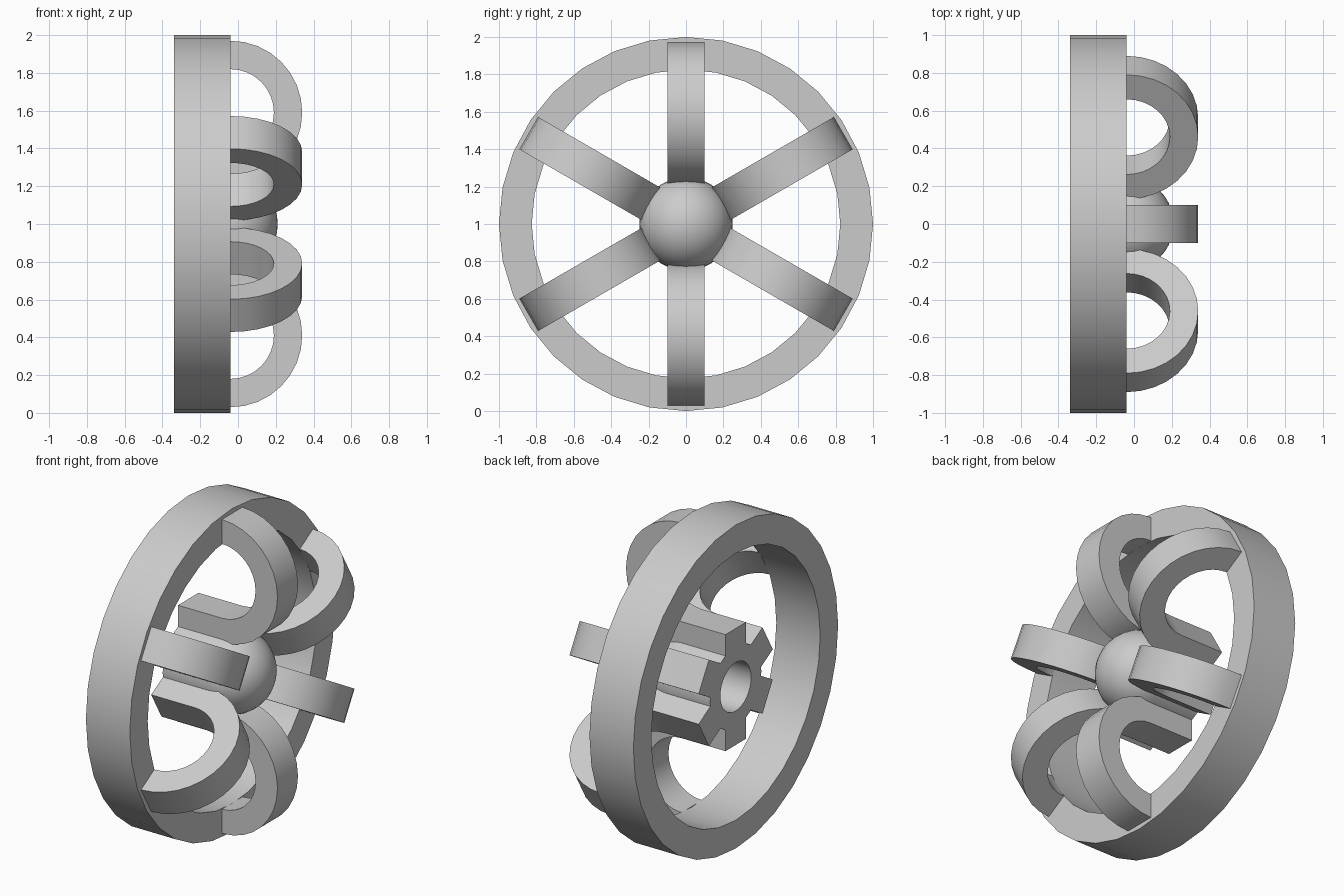
import bpy
import bmesh
from math import cos, sin, pi, radians
from mathutils import Matrix, Vector

cube = bpy.data.objects.get("Cube")
if cube:
    bpy.data.objects.remove(cube, do_unlink=True)

GREY = (0.6, 0.6, 0.6, 1)
grey = bpy.data.materials.new("plain grey")
grey.use_nodes = True
grey.diffuse_color = GREY
grey.node_tree.nodes["Principled BSDF"].inputs["Base Color"].default_value = GREY

AXLE = Vector((0, 0, 1))      # wheel centre; the axle runs along x
BACK, FACE = -0.34, -0.04     # back and front planes of the rim
SPOKES = 6


def finish(bm, name):
    bmesh.ops.remove_doubles(bm, verts=bm.verts, dist=0.0001)
    bmesh.ops.recalc_face_normals(bm, faces=bm.faces)
    mesh = bpy.data.meshes.new(name)
    bm.to_mesh(mesh)
    bm.free()
    mesh.materials.append(grey)
    obj = bpy.data.objects.new(name, mesh)
    bpy.context.collection.objects.link(obj)
    obj.location = AXLE
    bpy.ops.object.select_all(action="DESELECT")
    obj.select_set(True)
    bpy.context.view_layer.objects.active = obj
    bpy.ops.object.shade_smooth_by_angle(angle=radians(30))
    return obj


def lathe(name, profile, closed, steps=32):
    """Turn (x, radius) points around the x axis."""
    bm = bmesh.new()
    verts = [bm.verts.new((x, 0, r)) for x, r in profile]
    pairs = list(zip(verts, verts[1:]))
    if closed:
        pairs.append((verts[-1], verts[0]))
    edges = [bm.edges.new(p) for p in pairs]
    bmesh.ops.spin(bm, geom=verts + edges, cent=(0, 0, 0), axis=(1, 0, 0),
                   angle=2 * pi, steps=steps, use_merge=False)
    return finish(bm, name)


def half_circle(radius, start, end, steps=16):
    """Points (x, radial) of an arc bulging forward from the rim face."""
    angles = [start + (end - start) * i / steps for i in range(steps + 1)]
    return [(FACE + radius * cos(a), radius * sin(a)) for a in angles]


# Rim
lathe("rim", [(BACK, 0.825), (BACK, 1), (FACE, 1), (FACE, 0.825)], True)

# Hub: domed cylinder with a blind axle hole in the back
dome = half_circle(0.25, pi / 2, 0, 10)
dome[-1] = (FACE + 0.25, 0)
lathe("hub", [(FACE, 0), (FACE, 0.15), (BACK, 0.15), (BACK, 0.25)] + dome, False)

# Spokes: arched bars that run back along the hub
MIDDLE, OUTER, INNER, HALF_WIDTH = 0.59, 0.38, 0.23, 0.1
outer = half_circle(OUTER, pi / 2, -pi / 2) + [(BACK, -OUTER)]
inner = half_circle(INNER, pi / 2, -pi / 2) + [(BACK, -INNER)]

for i in range(SPOKES):
    bm = bmesh.new()
    rows = []
    for (ox, oz), (ix, iz) in zip(outer, inner):
        rows.append([bm.verts.new((x, y, MIDDLE + z)) for x, y, z in (
            (ox, -HALF_WIDTH, oz), (ox, HALF_WIDTH, oz),
            (ix, HALF_WIDTH, iz), (ix, -HALF_WIDTH, iz))])
    for a, b in zip(rows, rows[1:]):
        for k in range(4):
            n = (k + 1) % 4
            bm.faces.new((a[k], a[n], b[n], b[k]))
    bm.faces.new(rows[0])
    bm.faces.new(rows[-1])
    bm.transform(Matrix.Rotation(i * 2 * pi / SPOKES, 4, "X"))
    finish(bm, f"spoke_{i + 1}")
